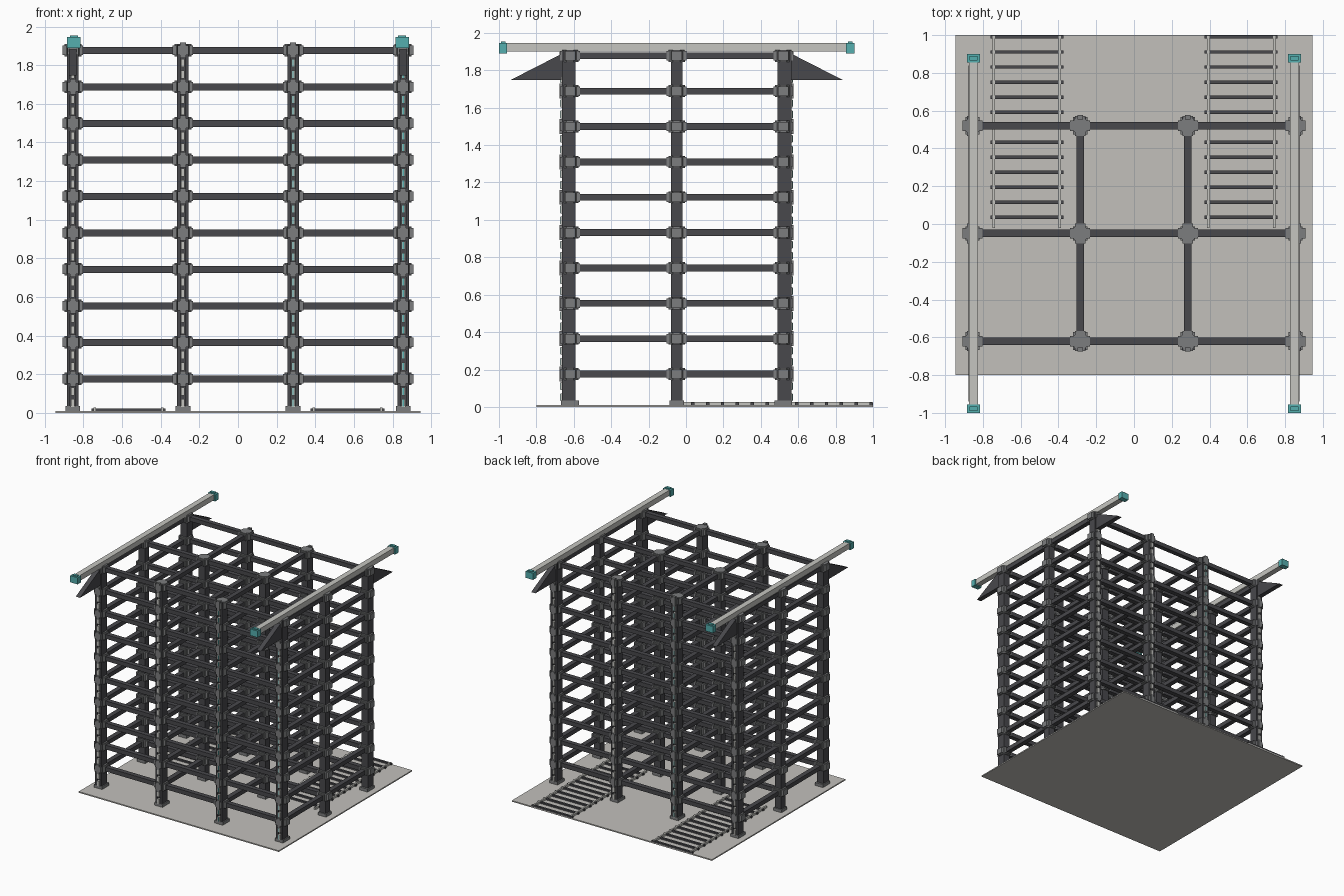
import bpy, bmesh, math
from mathutils import Matrix, Vector

if "Cube" in bpy.data.objects:
    bpy.data.objects.remove(bpy.data.objects["Cube"])


def material(name, rgb):
    m = bpy.data.materials.new(name)
    m.diffuse_color = (*rgb, 1)
    m.use_nodes = True
    m.node_tree.nodes["Principled BSDF"].inputs["Base Color"].default_value = m.diffuse_color
    return m


DARK = material("dark steel", (0.065, 0.065, 0.072))
MID = material("node grey", (0.20, 0.205, 0.21))
PALE = material("pale concrete", (0.54, 0.53, 0.50))
LIGHT = material("light rail", (0.56, 0.56, 0.53))
TEAL = material("teal", (0.09, 0.43, 0.43))


def box(bm, center, size):
    mat = Matrix.Translation(center) @ Matrix.Diagonal((*size, 1))
    bmesh.ops.create_cube(bm, size=1, matrix=mat)


def octagon(bm, center, width, height):
    r = width / 2 / math.cos(math.pi / 8)
    mat = Matrix.Translation(center) @ Matrix.Rotation(math.pi / 8, 4, 'Z')
    bmesh.ops.create_cone(bm, cap_ends=True, segments=8, radius1=r, radius2=r,
                          depth=height, matrix=mat)


def finish(name, bm, mat):
    bmesh.ops.recalc_face_normals(bm, faces=bm.faces)
    me = bpy.data.meshes.new(name)
    bm.to_mesh(me)
    bm.free()
    me.materials.append(mat)
    ob = bpy.data.objects.new(name, me)
    bpy.context.collection.objects.link(ob)
    return ob


XS = (-0.855, -0.285, 0.285, 0.855)
YS = (-0.62, -0.05, 0.52)
LEVELS = [0.176 + 0.189 * i for i in range(10)]
MID_Y = YS[1]

# ground plate
bm = bmesh.new()
box(bm, (0, 0.1, 0.005), (1.89, 1.8, 0.01))
finish("ground_plate", bm, PALE)

# columns, with side flanges forming a channel on the outer faces
bm = bmesh.new()
for x in XS:
    for y in YS:
        box(bm, (x, y, 0.955), (0.06, 0.06, 1.90))
        if y != MID_Y:
            s = 1 if y > MID_Y else -1
            for dx in (-0.022, 0.022):
                box(bm, (x + dx, y + s * 0.036, 0.955), (0.016, 0.016, 1.90))
finish("columns", bm, DARK)

# horizontal beams in both directions on every level
bm = bmesh.new()
for z in LEVELS:
    for y in YS:
        box(bm, (0, y, z), (1.71, 0.04, 0.036))
    for x in XS:
        box(bm, (x, MID_Y, z), (0.04, 1.14, 0.036))
finish("beams", bm, DARK)

# joint collars: octagonal core, cross sleeves, and a nub on the outer face
bm = bmesh.new()
for x in XS:
    for y in YS:
        for z in LEVELS:
            octagon(bm, (x, y, z), 0.088, 0.064)
            box(bm, (x, y, z), (0.106, 0.056, 0.050))
            box(bm, (x, y, z), (0.056, 0.106, 0.050))
            if y != MID_Y:
                s = 1 if y > MID_Y else -1
                box(bm, (x, y + s * 0.045, z), (0.03, 0.022, 0.08))
finish("joint_collars", bm, MID)

# column feet
bm = bmesh.new()
for x in XS:
    for y in YS:
        box(bm, (x, y, 0.022), (0.076, 0.094 if y != MID_Y else 0.076, 0.026))
finish("column_feet", bm, MID)

# dashed strips in the column channels, some with a teal inlay
strips, inlays = bmesh.new(), bmesh.new()
for x in XS:
    for y in (YS[0], YS[2]):
        s = 1 if y > MID_Y else -1
        lit = x > 0 if s < 0 else x == XS[1]
        for z in LEVELS:
            for dz in (-0.124, -0.065):
                box(strips, (x, y + s * 0.039, z + dz), (0.018, 0.022, 0.042))
                if lit:
                    box(inlays, (x, y + s * 0.051, z + dz), (0.007, 0.003, 0.036))
finish("column_strips", strips, LIGHT)
finish("strip_inlays", inlays, TEAL)

# triangular brackets at the corner column tops
bm = bmesh.new()
for x in (XS[0], XS[3]):
    for s in (-1, 1):
        pts = [(0.04, 1.89), (0.04 + 0.005, 1.747), (0.89 - 0.57, 1.747)]
        y0 = MID_Y + s * 0.57
        vs = [bm.verts.new((x - 0.02, y0 + s * a, z)) for a, z in pts]
        f = bm.faces.new(vs)
        ext = bmesh.ops.extrude_face_region(bm, geom=[f])["geom"]
        bmesh.ops.translate(bm, vec=Vector((0.04, 0, 0)),
                            verts=[g for g in ext if isinstance(g, bmesh.types.BMVert)])
finish("corner_brackets", bm, DARK)

# long top rails and their teal end caps
rails, caps = bmesh.new(), bmesh.new()
for x in (-0.85, 0.85):
    box(rails, (x, MID_Y, 1.922), (0.048, 1.86, 0.046))
    for s in (-1, 1):
        y = MID_Y + s * 0.928
        box(caps, (x, y, 1.918), (0.07, 0.044, 0.056))
        box(caps, (x, y, 1.948), (0.042, 0.024, 0.014))
finish("top_rails", rails, LIGHT)
finish("rail_end_caps", caps, TEAL)

# two ground tracks: ties and running rails
ties, runs = bmesh.new(), bmesh.new()
for cx in (-0.567, 0.567):
    for i in range(13):
        box(ties, (cx, 0.99 - 0.0795 * i, 0.016), (0.385, 0.018, 0.014))
    for dx in (-0.175, 0.175):
        box(runs, (cx + dx, 0.488, 0.018), (0.013, 1.02, 0.018))
finish("track_ties", ties, DARK)
finish("track_rails", runs, LIGHT)
